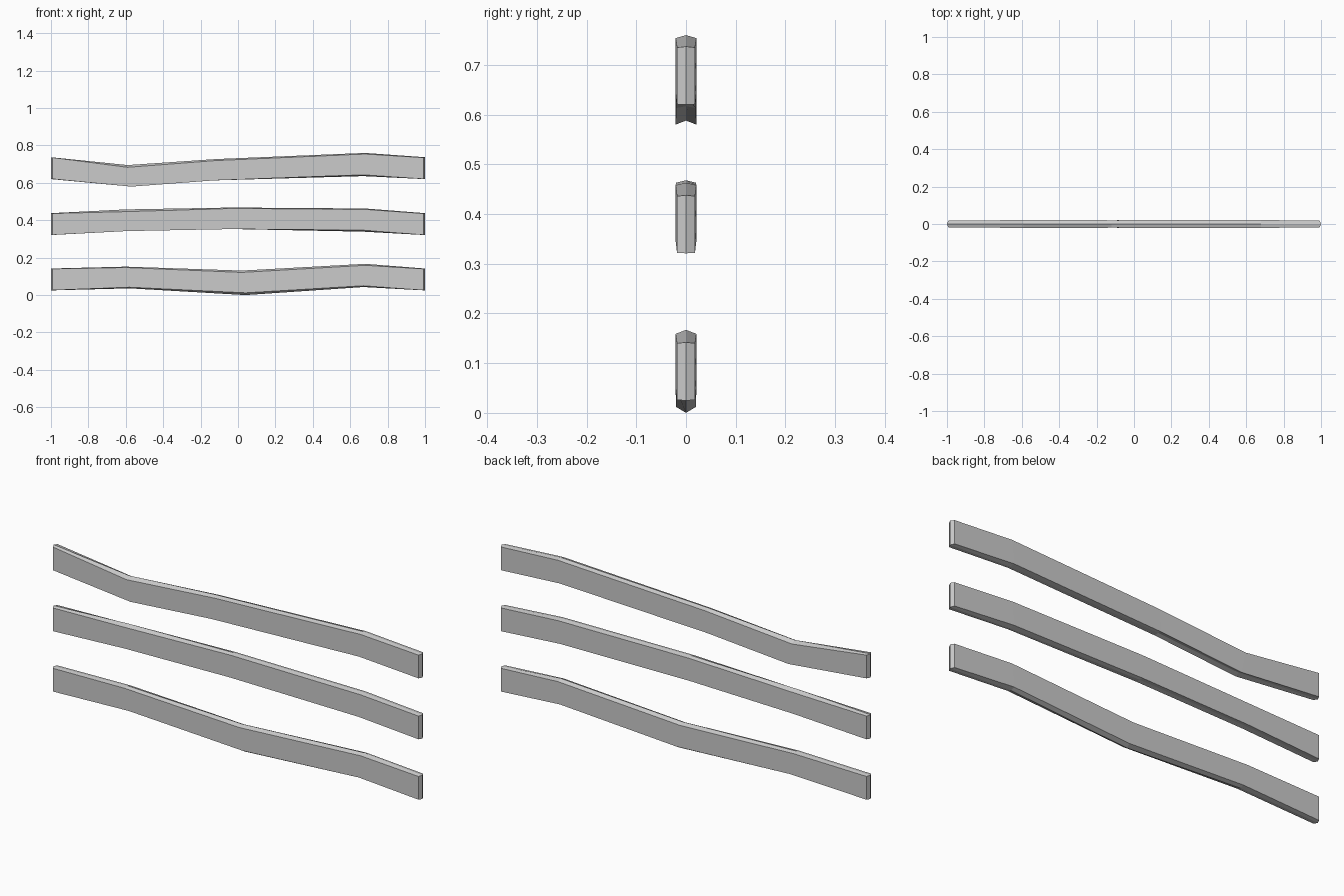
import bpy, bmesh


def plank(name, stations):
    # station: top x, bottom x, half depth, ridge top, side top, ridge bottom, side bottom
    bm = bmesh.new()
    rings = []
    for i, (xt, xb, d, rt, st, rb, sb) in enumerate(stations):
        # end caps bulge out slightly along the centre line
        s = 0.992 if i in (0, len(stations) - 1) else 1.0
        ring = [(xt * s, -d, st), (xt, 0, rt), (xt * s, d, st),
                (xb * s, d, sb), (xb, 0, rb), (xb * s, -d, sb)]
        rings.append([bm.verts.new(p) for p in ring])
    for a, b in zip(rings, rings[1:]):
        for k in range(6):
            n = (k + 1) % 6
            bm.faces.new((a[k], a[n], b[n], b[k]))
    # each end is two faces folded on the centre line
    for r in (rings[0], rings[-1]):
        bm.faces.new((r[0], r[1], r[4], r[5]))
        bm.faces.new((r[1], r[2], r[3], r[4]))
    bmesh.ops.recalc_face_normals(bm, faces=bm.faces)
    mesh = bpy.data.meshes.new(name)
    bm.to_mesh(mesh)
    bm.free()
    bpy.context.collection.objects.link(bpy.data.objects.new(name, mesh))


def end(x, z):
    return (x, x, 0.018, z + 0.117, z + 0.115, z, z + 0.001)


# three warped rails, bottom to top
plank("lower_plank", [
    end(-1, 0.025),
    (-0.60, -0.58, 0.020, 0.152, 0.147, 0.036, 0.042),
    (0.02, 0.04, 0.020, 0.131, 0.121, 0.000, 0.012),
    (0.68, 0.67, 0.021, 0.167, 0.159, 0.043, 0.050),
    end(1, 0.025)])
plank("middle_plank", [
    end(-1, 0.321),
    (-0.60, -0.60, 0.020, 0.458, 0.446, 0.346, 0.342),
    (-0.03, -0.03, 0.020, 0.468, 0.463, 0.354, 0.353),
    (0.68, 0.67, 0.021, 0.463, 0.458, 0.339, 0.347),
    end(1, 0.321)])
plank("upper_plank", [
    end(-1, 0.620),
    (-0.59, -0.57, 0.021, 0.695, 0.683, 0.588, 0.580),
    (-0.12, -0.13, 0.020, 0.727, 0.719, 0.617, 0.613),
    (0.68, 0.67, 0.021, 0.760, 0.754, 0.636, 0.643),
    end(1, 0.620)])
